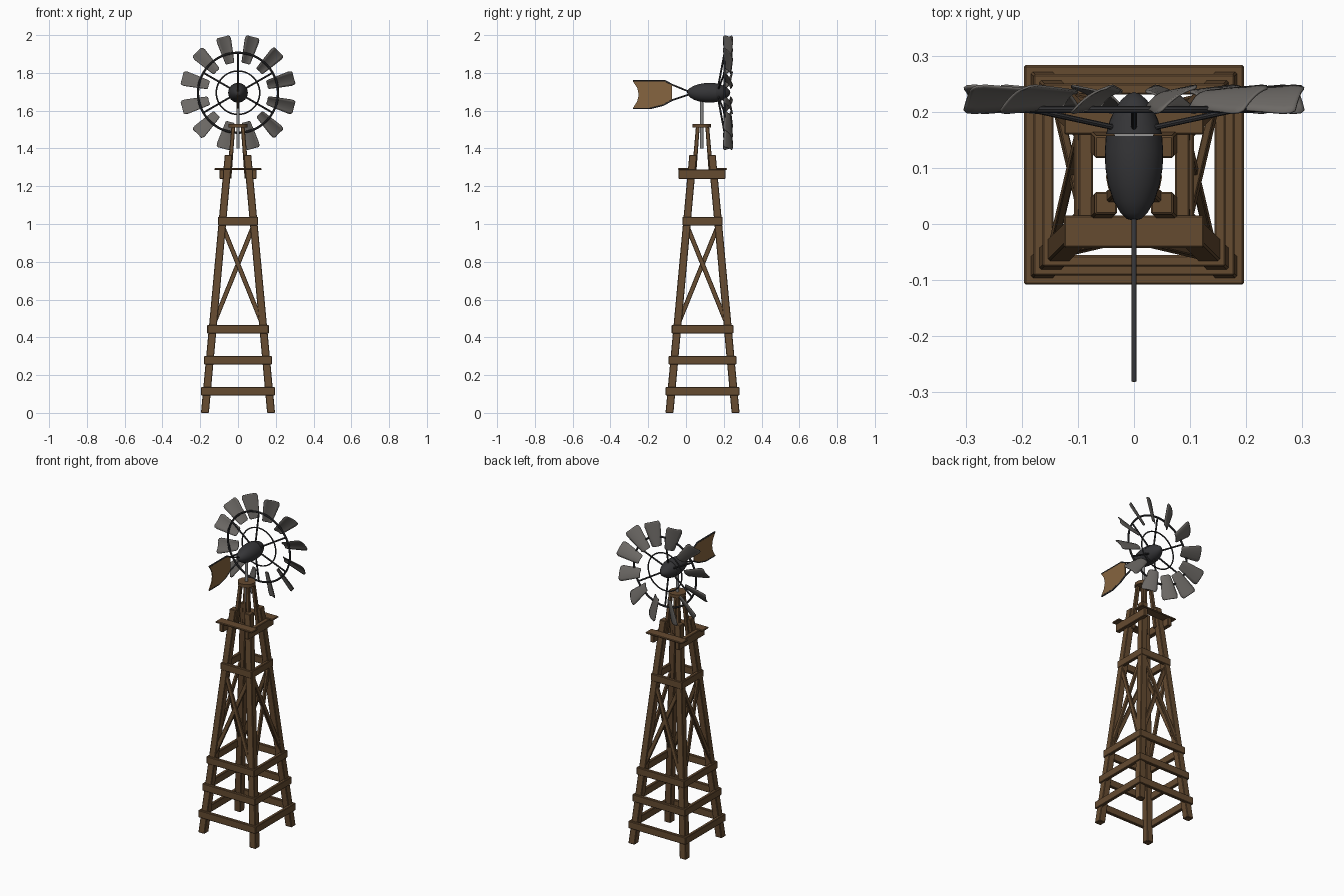
import bpy, bmesh
from math import sin, cos, pi, radians
from mathutils import Vector, Matrix

if "Cube" in bpy.data.objects:
    bpy.data.objects.remove(bpy.data.objects["Cube"])

CY = 0.0875          # tower centre in y
HUB_Z = 1.695


def material(name, rgb):
    m = bpy.data.materials.new(name)
    m.diffuse_color = (*rgb, 1)
    m.use_nodes = True
    m.node_tree.nodes["Principled BSDF"].inputs["Base Color"].default_value = m.diffuse_color
    return m


WOOD = material("dark_wood", (0.13, 0.07, 0.03))
TAIL = material("tail_wood", (0.24, 0.13, 0.05))
IRON = material("dark_iron", (0.035, 0.035, 0.038))
STEEL = material("blade_steel", (0.15, 0.14, 0.13))
POLE = material("pole_steel", (0.25, 0.25, 0.25))


def finish(name, bm, mat, smooth=False, bevel=0):
    bmesh.ops.recalc_face_normals(bm, faces=bm.faces[:])
    me = bpy.data.meshes.new(name)
    bm.to_mesh(me)
    bm.free()
    ob = bpy.data.objects.new(name, me)
    bpy.context.collection.objects.link(ob)
    me.materials.append(mat)
    if bevel:
        mod = ob.modifiers.new("bevel", 'BEVEL')
        mod.width, mod.segments = bevel, 1
    if smooth:
        bpy.ops.object.select_all(action='DESELECT')
        bpy.context.view_layer.objects.active = ob
        ob.select_set(True)
        bpy.ops.object.shade_smooth_by_angle(angle=radians(40))
    return ob


def leaning_post(name, p, q, w0, w1):
    """Square post with level ends, from p to q."""
    bm = bmesh.new()
    bmesh.ops.create_cube(bm, size=1)
    for v in bm.verts:
        c, w = (Vector(q), w1) if v.co.z > 0 else (Vector(p), w0)
        v.co = c + Vector((v.co.x * w, v.co.y * w, 0))
    return finish(name, bm, WOOD, bevel=0.003)


def box(name, centre, size, rot=0, mat=WOOD):
    bm = bmesh.new()
    m = Matrix.Rotation(rot, 4, 'Z') @ Matrix.Translation(centre) @ Matrix.Diagonal((*size, 1))
    bmesh.ops.create_cube(bm, size=1, matrix=Matrix.Translation((0, CY, 0)) @ m)
    return finish(name, bm, mat, bevel=0.003)


def rod(name, p, q, r, mat, sides=12):
    p, q = Vector(p), Vector(q)
    d = q - p
    bm = bmesh.new()
    m = Matrix.Translation((p + q) / 2) @ d.to_track_quat('Z', 'Y').to_matrix().to_4x4()
    bmesh.ops.create_cone(bm, cap_ends=True, segments=sides, radius1=r, radius2=r,
                          depth=d.length, matrix=m)
    return finish(name, bm, mat, smooth=True)


def half(z):
    """Outer half width of the tower's boards at height z."""
    return 0.207 - 0.099 * z


# Four main legs and the four slim upper posts
for i, (sx, sy) in enumerate([(-1, -1), (1, -1), (1, 1), (-1, 1)]):
    leaning_post(f"tower_leg_{i}", (sx * .175, CY + sy * .175, 0),
                 (sx * .05, CY + sy * .05, 1.365), .042, .04)
    leaning_post(f"upper_post_{i}", (sx * .047, CY + sy * .047, 1.24),
                 (sx * .025, CY + sy * .025, 1.515), .024, .02)

# Boards and cross braces on each of the four faces
for k in range(4):
    a = k * pi / 2
    for j, z in enumerate((.115, .278, .443, 1.015)):
        h = half(z)
        box(f"band_board_{k}_{j}", (0, -h + .01, z), (2 * h, .02, .045), a)
    for s in (-1, 1):
        p = Vector((-s * .137, -half(.46) + .018 + s * .003, .45))
        q = Vector((s * .09, -half(1.0) + .018 + s * .003, 1.01))
        d = (q - p).normalized()
        n = Vector((0, -1, 0))
        side = d.cross(n).normalized()
        n = side.cross(d)
        m = Matrix((side, n, d)).transposed().to_4x4()
        m.translation = (p + q) / 2
        m = Matrix.Translation((0, CY, 0)) @ Matrix.Rotation(a, 4, 'Z') @ m
        bm = bmesh.new()
        bmesh.ops.create_cube(bm, size=1, matrix=m @ Matrix.Diagonal((.024, .014, (q - p).length, 1)))
        finish(f"cross_brace_{k}_{s}", bm, WOOD, bevel=.002)

# Service platform: two beams along y, two planks along x
for s in (-1, 1):
    box(f"platform_beam_{s}", (s * .086, -.003, 1.264), (.026, .25, .05))
    box(f"platform_plank_{s}", (0, s * .101, 1.291), (.25, .058, .01))

# Cap disc and pivot pole
rod("tower_cap", (0, CY - .004, 1.51), (0, CY - .004, 1.53), .05, WOOD, 16)
rod("pivot_pole", (0, CY - .004, 1.4), (0, CY - .004, 1.68), .009, POLE)


def lathe(name, profile, mat, steps=32):
    """Spin (y, radius) points about the rotor axis."""
    bm = bmesh.new()
    vs = [bm.verts.new((r, y, HUB_Z)) for y, r in profile]
    es = [bm.edges.new(e) for e in zip(vs, vs[1:])]
    bmesh.ops.spin(bm, geom=vs + es, cent=(0, 0, HUB_Z), axis=(0, 1, 0),
                   angle=2 * pi, steps=steps)
    bmesh.ops.remove_doubles(bm, verts=bm.verts[:], dist=1e-5)
    return finish(name, bm, mat, smooth=True)


# Egg-shaped gearbox and nose
lathe("gearbox", [(.006, 0), (.009, .013), (.02, .024), (.04, .036), (.07, .046), (.10, .051),
                  (.13, .052), (.158, .05), (.158, 0)], IRON)
lathe("rotor_nose", [(.16, 0), (.16, .05), (.185, .043), (.205, .034), (.222, .022),
                     (.232, .01), (.235, 0)], IRON)


def polar(r, deg, y):
    return Vector((r * cos(radians(deg)), y, HUB_Z + r * sin(radians(deg))))


# Rotor rings and spokes
for name, r, w in (("outer_ring", .212, .006), ("inner_ring", .115, .004)):
    lathe(name, [(.204 + w * cos(t * pi / 4), r + w * sin(t * pi / 4)) for t in range(9)], IRON, 48)
for k in range(6):
    rod(f"spoke_{k}", polar(.03, 30 + 60 * k, .17), polar(.212, 30 + 60 * k, .204), .005, IRON, 8)

# Twelve pitched, cambered blades
for k in range(12):
    ang = 15 + 30 * k
    rad = Matrix.Rotation(-radians(ang), 4, 'Y')
    bm = bmesh.new()
    rows = []
    for r, hw in ((.16, .018), (.165, .023), (.21, .029), (.285, .038), (.299, .036), (.306, .03)):
        row = []
        for i in range(7):
            u = i / 3 - 1
            t = u * hw
            co = rad @ Vector((r, .222 - t * .65 + .007 * (1 - u * u), t))
            row.append(bm.verts.new(co + Vector((0, 0, HUB_Z))))
        rows.append(row)
    for a, b in zip(rows, rows[1:]):
        for i in range(6):
            bm.faces.new((a[i], a[i + 1], b[i + 1], b[i]))
    ob = finish(f"blade_{k}", bm, STEEL, smooth=True)
    mod = ob.modifiers.new("thickness", 'SOLIDIFY')
    mod.thickness, mod.offset = .004, 0

# Tail vane with a notched end
vane = [(-.282, 1.757), (-.11, 1.757), (-.075, 1.738), (-.075, 1.655), (-.12, 1.63),
        (-.19, 1.612), (-.282, 1.612), (-.258, 1.65), (-.25, 1.685), (-.258, 1.72)]
bm = bmesh.new()
face = bm.faces.new([bm.verts.new((-.003, y, z)) for y, z in vane])
ext = bmesh.ops.extrude_face_region(bm, geom=[face])
bmesh.ops.translate(bm, vec=(.006, 0, 0), verts=[g for g in ext['geom'] if isinstance(g, bmesh.types.BMVert)])
finish("tail_vane", bm, TAIL)

# Iron rims that carry the vane back from the gearbox
for name, pts in (("tail_arm_upper", [(-.281, 1.757), (-.11, 1.757), (-.075, 1.738), (.03, 1.695)]),
                  ("tail_arm_lower", [(-.281, 1.612), (-.19, 1.612), (-.12, 1.63), (-.075, 1.655), (.03, 1.69)])):
    cu = bpy.data.curves.new(name, 'CURVE')
    cu.dimensions, cu.bevel_depth, cu.bevel_resolution, cu.use_fill_caps = '3D', .0045, 2, True
    sp = cu.splines.new('POLY')
    sp.points.add(len(pts) - 1)
    for p, (y, z) in zip(sp.points, pts):
        p.co = (0, y, z, 1)
    cu.materials.append(IRON)
    bpy.context.collection.objects.link(bpy.data.objects.new(name, cu))
